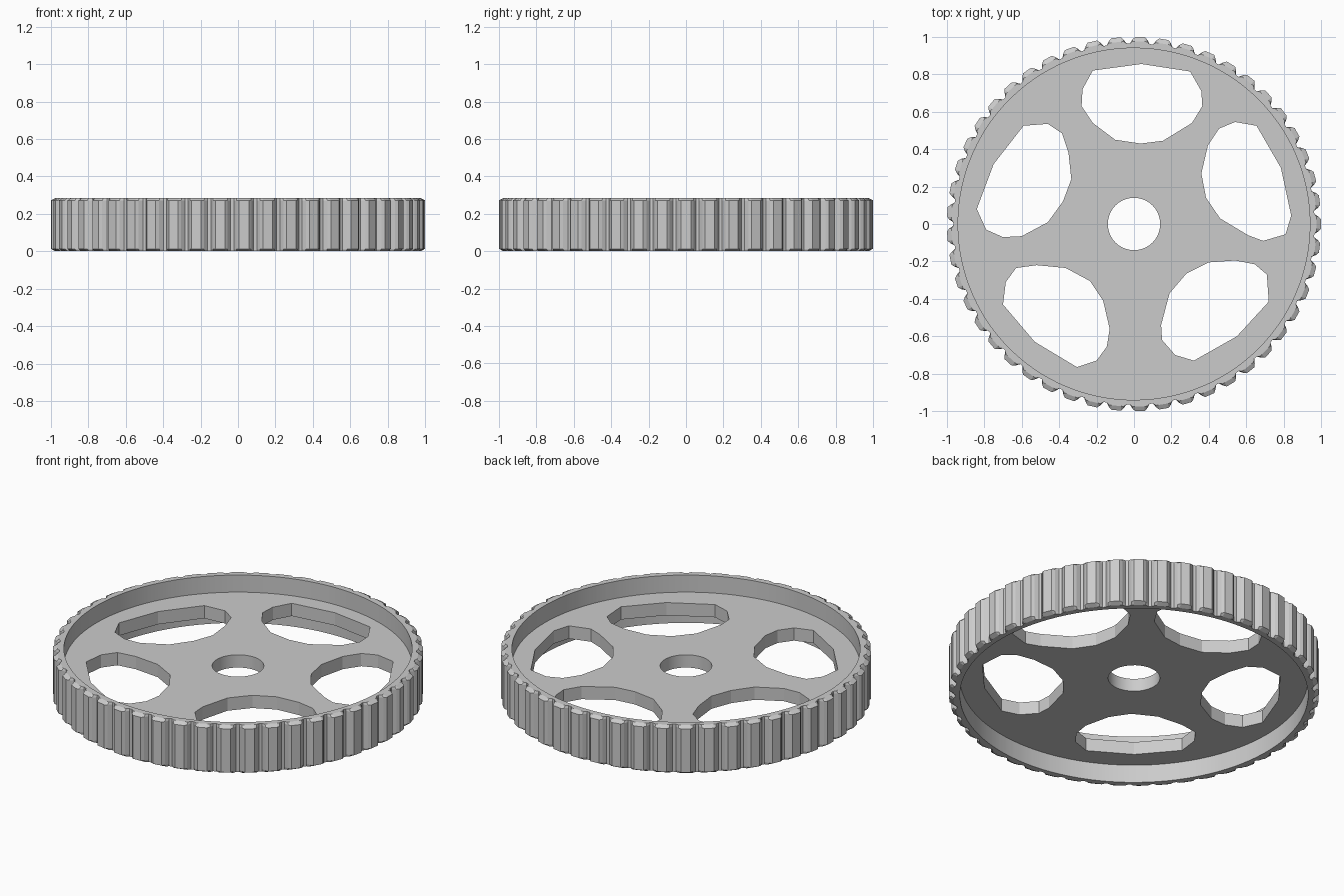
import bpy, bmesh
from math import cos, sin, pi

if "Cube" in bpy.data.objects:
    bpy.data.objects.remove(bpy.data.objects["Cube"])

TEETH = 49
HEIGHT = 0.285
INNER_R = 0.94
WEB_MID, WEB_HALF = 0.145, 0.038


def circle(r, n):
    return [(r * cos(2 * pi * i / n), r * sin(2 * pi * i / n)) for i in range(n)]


# Toothed rim: one tooth profile (fraction of pitch, radius) repeated round the wheel
tooth = [(-0.43, 0.965), (-0.31, 0.987), (-0.2, 1.0), (0.2, 1.0), (0.31, 0.987), (0.43, 0.965)]
polar = [((t + f) * 2 * pi / TEETH, r) for t in range(TEETH) for f, r in tooth]
# Levels (z, radius limit): tooth ends are chamfered, then the plain inner wall
levels = [(0, 0.976), (0.013, 1), (HEIGHT - 0.013, 1), (HEIGHT, 0.976),
          (HEIGHT, INNER_R), (0, INNER_R)]
bm = bmesh.new()
rings = [[bm.verts.new((min(r, lim) * cos(a), min(r, lim) * sin(a), z)) for a, r in polar]
         for z, lim in levels]
n = len(polar)
for k, low in enumerate(rings):
    high = rings[(k + 1) % len(rings)]
    for i in range(n):
        j = (i + 1) % n
        bm.faces.new((low[i], low[j], high[j], high[i]))
bmesh.ops.recalc_face_normals(bm, faces=bm.faces)
mesh = bpy.data.meshes.new("toothed_rim")
bm.to_mesh(mesh)
bm.free()
rim = bpy.data.objects.new("toothed_rim", mesh)
bpy.context.collection.objects.link(rim)

# Lightening windows in the web, each a slightly irregular outline
top_window = [(-.22, .82), (.04, .855), (.3, .815), (.36, .71), (.365, .63), (.31, .54),
              (.155, .445), (.035, .43), (-.1, .45), (-.22, .54), (-.28, .63), (-.275, .72)]
right_window = [(.54, .545), (.655, .525), (.785, .3), (.84, .045), (.81, -.055), (.69, -.09),
                (.61, -.06), (.46, .03), (.385, .14), (.36, .27), (.395, .42), (.455, .51)]
left_window = [(-.59, .525), (-.46, .535), (-.385, .485), (-.35, .38), (-.335, .24), (-.38, .12),
               (-.46, .01), (-.6, -.065), (-.7, -.07), (-.79, -.03), (-.84, .08), (-.75, .32)]
lower_left = [(-.63, -.235), (-.52, -.22), (-.365, -.235), (-.235, -.305), (-.165, -.41),
              (-.13, -.56), (-.145, -.655), (-.2, -.73), (-.305, -.765), (-.53, -.63),
              (-.7, -.43), (-.685, -.31)]
lower_right = [(.54, -.195), (.645, -.215), (.71, -.27), (.72, -.415), (.55, -.6), (.32, -.73),
               (.22, -.7), (.15, -.62), (.145, -.54), (.19, -.37), (.28, -.265), (.4, -.205)]

# Web: filled flat curve with the shaft hole and windows, extruded to thickness
curve = bpy.data.curves.new("web", 'CURVE')
curve.dimensions = '2D'
curve.fill_mode = 'BOTH'
curve.extrude = WEB_HALF
for outline in (circle(INNER_R + 0.008, 96), circle(0.14, 40), top_window, right_window,
                left_window, lower_left, lower_right):
    spline = curve.splines.new('POLY')
    spline.points.add(len(outline) - 1)
    for p, (x, y) in zip(spline.points, outline):
        p.co = (x, y, 0, 1)
    spline.use_cyclic_u = True
web = bpy.data.objects.new("web", curve)
web.location.z = WEB_MID
bpy.context.collection.objects.link(web)
bpy.ops.object.select_all(action='DESELECT')
web.select_set(True)
bpy.context.view_layer.objects.active = web
bpy.ops.object.convert(target='MESH')
web = bpy.context.object

# Smooth the round walls, keep the teeth and window corners crisp
for obj in (rim, web):
    bpy.ops.object.select_all(action='DESELECT')
    obj.select_set(True)
    bpy.context.view_layer.objects.active = obj
    bpy.ops.object.shade_smooth_by_angle(angle=0.18)
